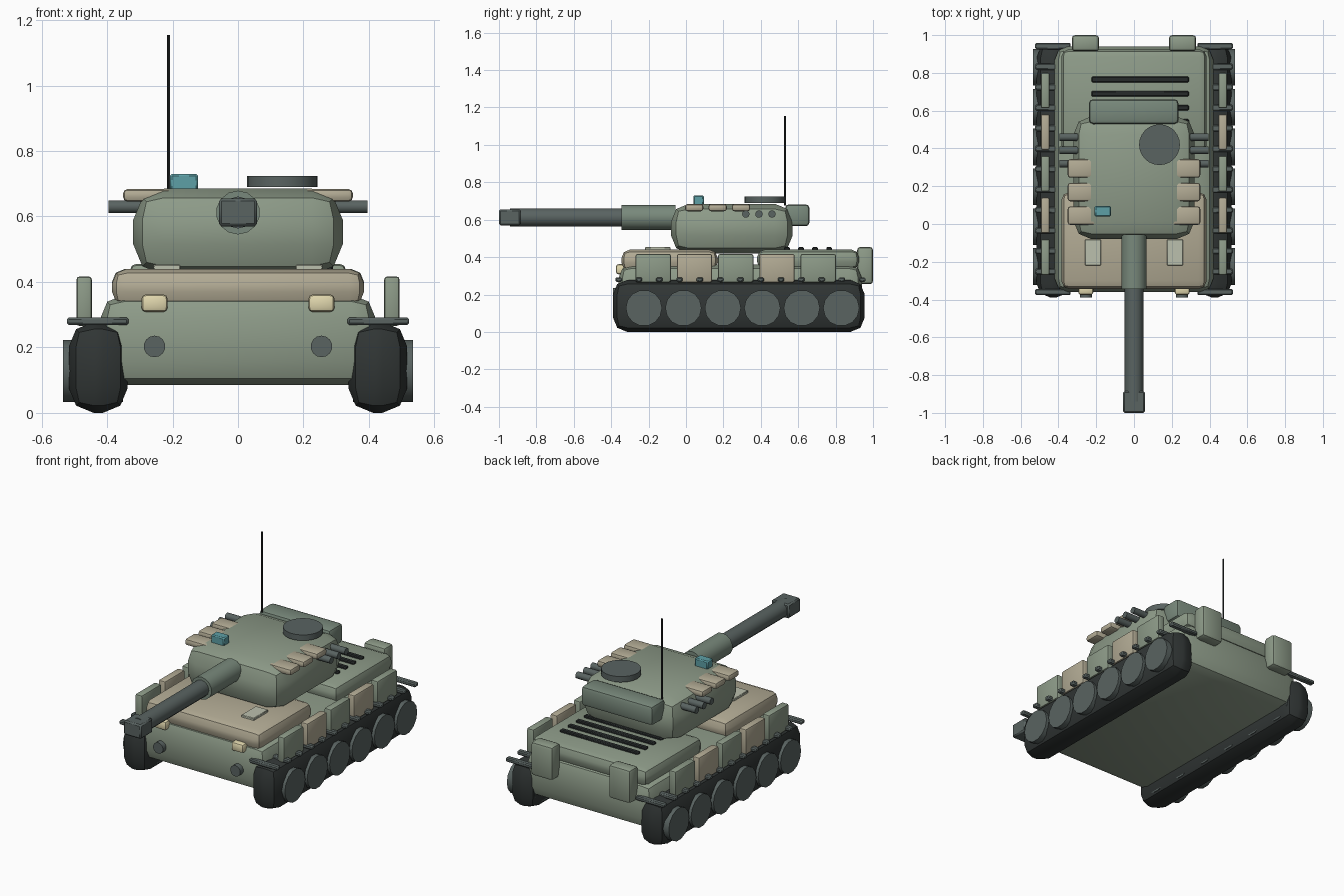
import bpy
from math import pi

if "Cube" in bpy.data.objects:
    bpy.data.objects.remove(bpy.data.objects["Cube"])


def material(name, rgb):
    m = bpy.data.materials.new(name)
    m.diffuse_color = (*rgb, 1)
    m.use_nodes = True
    m.node_tree.nodes["Principled BSDF"].inputs["Base Color"].default_value = m.diffuse_color
    return m


GREEN = material("green_paint", (0.27, 0.33, 0.25))
BIN = material("dark_green_paint", (0.19, 0.25, 0.20))
TAN = material("tan_paint", (0.45, 0.41, 0.30))
STEEL = material("gun_steel", (0.10, 0.125, 0.12))
RUBBER = material("track_rubber", (0.03, 0.036, 0.035))
DARK = material("grille_black", (0.02, 0.024, 0.024))
GLASS = material("sight_glass", (0.11, 0.35, 0.38))
LAMP = material("lamp_cream", (0.75, 0.68, 0.42))
PANEL = material("pale_panel", (0.50, 0.53, 0.42))


def finish(ob, name, mat):
    ob.name = name
    ob.data.materials.append(mat)
    bpy.ops.object.shade_smooth_by_angle(angle=0.7)
    return ob


def box(name, x, y, z, mat, bevel=0.0, segments=2):
    """Box from (min, max) ranges with rounded edges."""
    bpy.ops.mesh.primitive_cube_add(
        size=1, location=[(r[0] + r[1]) / 2 for r in (x, y, z)])
    ob = bpy.context.object
    ob.scale = [r[1] - r[0] for r in (x, y, z)]
    bpy.ops.object.transform_apply(location=False, rotation=False, scale=True)
    if bevel:
        mod = ob.modifiers.new("bevel", 'BEVEL')
        mod.width = bevel
        mod.segments = segments
        bpy.ops.object.modifier_apply(modifier="bevel")
    return finish(ob, name, mat)


def cyl(name, center, r, depth, mat, axis='z', sides=16):
    rot = {'x': (0, pi / 2, 0), 'y': (pi / 2, 0, 0), 'z': (0, 0, 0)}[axis]
    bpy.ops.mesh.primitive_cylinder_add(
        vertices=sides, radius=r, depth=depth, location=center, rotation=rot)
    return finish(bpy.context.object, name, mat)


def span(center, size):
    return (center - size / 2, center + size / 2)


# Hull: lower tub, front glacis and engine deck
box("lower_hull", (-0.42, 0.42), (-0.36, 0.94), (0.085, 0.36), GREEN, 0.07)
box("glacis", (-0.385, 0.385), (-0.345, 0.17), (0.325, 0.44), TAN, 0.045)
box("engine_deck", (-0.385, 0.385), (0.38, 0.925), (0.335, 0.44), GREEN, 0.04)
for i in range(4):
    box(f"deck_grille_{i}", (-0.225, 0.29), span(0.54 + i * 0.075, 0.03),
        (0.43, 0.453), DARK, 0.005, 1)

# Turret with rear bin, hatch, sight and antenna
box("turret", (-0.32, 0.32), (-0.08, 0.57), (0.42, 0.685), GREEN, 0.095)
box("turret_bin", (-0.238, 0.235), (0.53, 0.66), (0.565, 0.682), BIN, 0.02)
cyl("turret_hatch", (0.135, 0.42, 0.707), 0.108, 0.034, STEEL, sides=24)
box("sight", (-0.208, -0.122), (0.04, 0.095), (0.675, 0.73), GLASS, 0.006, 1)
cyl("antenna", (-0.212, 0.53, 0.915), 0.005, 0.48, DARK, sides=8)

# Gun
cyl("gun_barrel", (0, -0.5, 0.612), 0.049, 0.88, STEEL, 'y', 12)
cyl("gun_sleeve", (0, -0.2, 0.612), 0.067, 0.29, BIN, 'y', 14)
box("muzzle_brake", (-0.058, 0.058), (-1.0, -0.885), (0.57, 0.655),
    STEEL, 0.008, 1)

for side, s in (("right", 1), ("left", -1)):
    def sx(center, size):
        return span(s * center, size)

    # Track body, road wheels and upper links
    box(f"track_{side}", sx(0.427, 0.18), (-0.39, 0.955), (0, 0.278),
        RUBBER, 0.076)
    for i in range(6):
        cyl(f"road_wheel_{side}_{i}", (s * 0.443, -0.225 + i * 0.211, 0.128),
            0.097, 0.184, STEEL, 'x', 14)
    for i in range(13):
        box(f"track_link_{side}_{i}", sx(0.429, 0.188),
            span(-0.36 + i * 0.1085, 0.034), (0.268, 0.292), STEEL, 0.006, 1)

    # Side skirt plates, alternating paint
    for i in range(5):
        box(f"skirt_plate_{side}_{i}", sx(0.47, 0.047),
            span(-0.175 + i * 0.2205, 0.188), (0.265, 0.417),
            TAN if i % 2 else GREEN, 0.01)

    # Turret armour blocks and smoke launchers
    for i in range(3):
        box(f"armour_block_{side}_{i}", sx(0.276, 0.15),
            span(0.044 + i * 0.125, 0.098), (0.645, 0.684), TAN, 0.014)
        cyl(f"smoke_launcher_{side}_{i}", (s * 0.335, 0.32 + i * 0.07, 0.63),
            0.02, 0.12, STEEL, 'x', 10)

    # Front lamps, tow bosses, glacis panels and rear exhaust boxes
    box(f"headlamp_{side}", sx(0.255, 0.08), (-0.375, -0.32), (0.308, 0.362),
        LAMP, 0.014)
    cyl(f"tow_boss_{side}", (s * 0.255, -0.365, 0.203), 0.033, 0.05,
        STEEL, 'y', 14)
    box(f"glacis_panel_{side}", sx(0.217, 0.083), (-0.22, -0.083),
        (0.435, 0.453), PANEL, 0.003, 1)
    box(f"exhaust_box_{side}", sx(0.257, 0.145), (0.915, 1.0),
        (0.255, 0.455), GREEN, 0.018)
